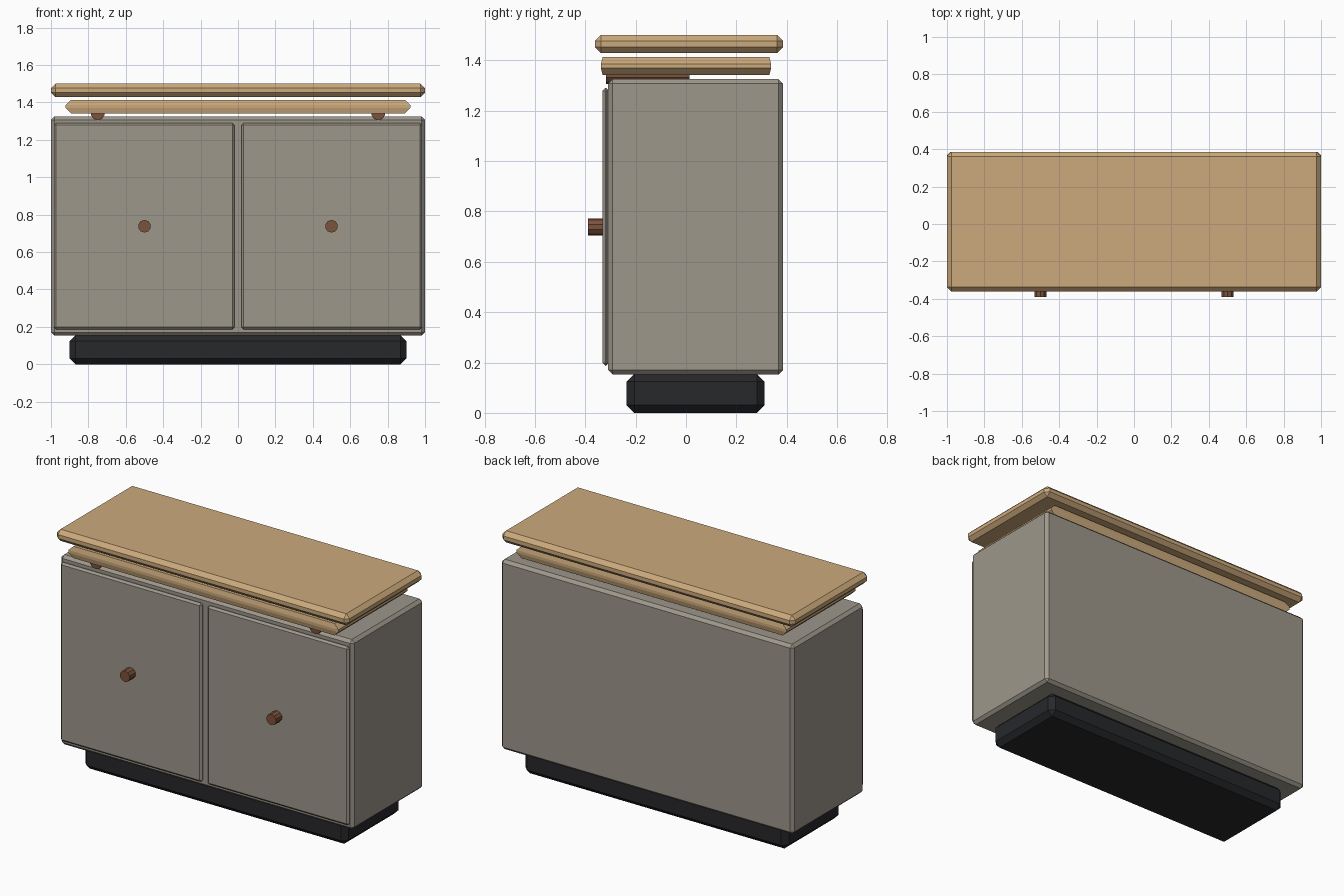
import bpy, bmesh, math
from mathutils import Matrix

if "Cube" in bpy.data.objects:
    bpy.data.objects.remove(bpy.data.objects["Cube"])


def material(name, rgb):
    m = bpy.data.materials.new(name)
    m.diffuse_color = (*rgb, 1)
    m.use_nodes = True
    m.node_tree.nodes["Principled BSDF"].inputs["Base Color"].default_value = m.diffuse_color
    return m


WOOD = material("light_wood", (0.60, 0.40, 0.20))
PAINT = material("grey_paint", (0.34, 0.31, 0.26))
DARK = material("dark_base", (0.02, 0.021, 0.024))
BROWN = material("brown_wood", (0.20, 0.085, 0.045))


def finish(bm, name, mat):
    bmesh.ops.recalc_face_normals(bm, faces=bm.faces)
    me = bpy.data.meshes.new(name)
    bm.to_mesh(me)
    bm.free()
    me.materials.append(mat)
    ob = bpy.data.objects.new(name, me)
    bpy.context.collection.objects.link(ob)
    return ob


def box(name, xs, ys, zs, mat, bevel):
    bm = bmesh.new()
    bmesh.ops.create_cube(bm, size=1)
    for v in bm.verts:
        for i, (lo, hi) in enumerate((xs, ys, zs)):
            v.co[i] = lo if v.co[i] < 0 else hi
    ob = finish(bm, name, mat)
    if bevel:
        mod = ob.modifiers.new("chamfer", 'BEVEL')
        mod.width = bevel
        mod.segments = 1
    return ob


def rod(name, x, z, r, y0, y1, mat, sides=10):
    # round bar running along y
    bm = bmesh.new()
    m = Matrix.Translation((x, (y0 + y1) / 2, z)) @ Matrix.Rotation(math.pi / 2, 4, 'X')
    bmesh.ops.create_cone(bm, cap_ends=True, segments=sides, radius1=r, radius2=r,
                          depth=y1 - y0, matrix=m)
    return finish(bm, name, mat)


def stack(name, rings, mat):
    # rectangular rings (half x, half y, z) skinned into a slab
    bm = bmesh.new()
    loops = [[bm.verts.new((sx * hx, sy * hy, z))
              for sx, sy in ((-1, -1), (1, -1), (1, 1), (-1, 1))] for hx, hy, z in rings]
    for a, b in zip(loops, loops[1:]):
        for i in range(4):
            j = (i + 1) % 4
            bm.faces.new((a[i], a[j], b[j], b[i]))
    bm.faces.new(loops[0])
    bm.faces.new(loops[-1])
    return finish(bm, name, mat)


# plinth, cabinet and floating top
box("plinth", (-0.9, 0.9), (-0.236, 0.312), (0, 0.155), DARK, 0.031)
box("cabinet_body", (-1, 1), (-0.31, 0.386), (0.153, 1.325), PAINT, 0.018)
box("top_slab", (-1, 1), (-0.362, 0.386), (1.428, 1.5), WOOD, 0.024)

# thinner board under the top, with bulging edges
stack("under_board", [(0.892, 0.331, 1.341), (0.922, 0.338, 1.37),
                      (0.922, 0.338, 1.386), (0.892, 0.331, 1.414)], WOOD)

# paired doors, knobs and support rods
for side, s in (("left", -1), ("right", 1)):
    box(side + "_door", sorted((s * 0.018, s * 0.985)), (-0.332, -0.305),
        (0.187, 1.29), PAINT, 0.012)
    rod(side + "_knob", s * 0.5, 0.738, 0.034, -0.39, -0.325, BROWN)
    rod(side + "_support_rod", s * 0.75, 1.343, 0.037, -0.318, 0.014, BROWN)
